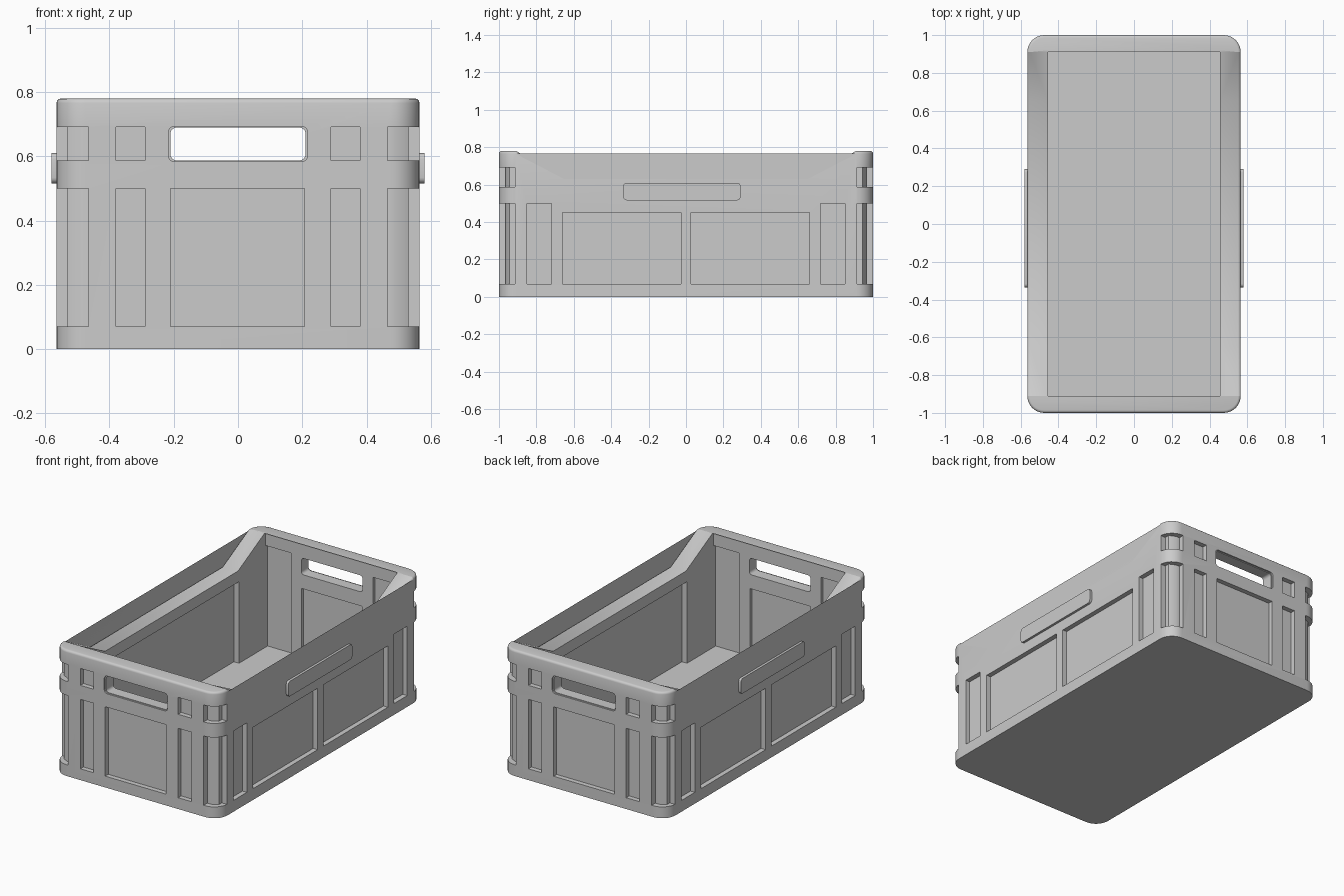
import bpy, bmesh, math

if "Cube" in bpy.data.objects:
    bpy.data.objects.remove(bpy.data.objects["Cube"])

HX, HY, H, R = 0.565, 1.0, 0.78, 0.09   # outer half sizes, height, corner radius
IX, IY, FLOOR = 0.455, 0.92, 0.07       # inner half sizes, floor height
EDGE_Z = 0.645                          # lowered side rim


def rounded_rect(hx, hy, r, n=8, cx=0, cy=0):
    pts = []
    for i, (sx, sy) in enumerate([(1, 1), (-1, 1), (-1, -1), (1, -1)]):
        for k in range(n + 1):
            a = math.pi / 2 * (i + k / n)
            pts.append((cx + sx * (hx - r) + r * math.cos(a),
                        cy + sy * (hy - r) + r * math.sin(a)))
    return pts


def prism(bm, pts, lo, hi, axis='z'):
    """Extrude a 2D outline along an axis."""
    place = {'z': lambda p, t: (p[0], p[1], t),
             'y': lambda p, t: (p[0], t, p[1]),
             'x': lambda p, t: (t, p[0], p[1])}[axis]
    a = [bm.verts.new(place(p, lo)) for p in pts]
    b = [bm.verts.new(place(p, hi)) for p in pts]
    n = len(pts)
    bm.faces.new(a)
    bm.faces.new(b[::-1])
    for i in range(n):
        bm.faces.new((a[i], a[(i + 1) % n], b[(i + 1) % n], b[i]))


def box(bm, x0, x1, y0, y1, z0, z1):
    prism(bm, [(x0, y0), (x1, y0), (x1, y1), (x0, y1)], z0, z1)


def make(name, bm):
    bmesh.ops.recalc_face_normals(bm, faces=bm.faces)
    me = bpy.data.meshes.new(name)
    bm.to_mesh(me)
    bm.free()
    ob = bpy.data.objects.new(name, me)
    bpy.context.collection.objects.link(ob)
    return ob


def cut(ob, bm):
    """Subtract a bmesh from an object and discard the cutter."""
    cutter = make("cutter", bm)
    cutter.hide_render = True
    mod = ob.modifiers.new("cut", 'BOOLEAN')
    mod.operation, mod.solver, mod.object = 'DIFFERENCE', 'EXACT', cutter
    bpy.context.view_layer.objects.active = ob
    bpy.ops.object.modifier_apply(modifier=mod.name)
    bpy.data.objects.remove(cutter)


def smooth(ob):
    bpy.ops.object.select_all(action='DESELECT')
    ob.select_set(True)
    bpy.context.view_layer.objects.active = ob
    bpy.ops.object.shade_smooth_by_angle(angle=math.radians(32))


# Crate shell: rounded block, lowered sides, hollow interior
bm = bmesh.new()
prism(bm, rounded_rect(HX, HY, R), 0, H)
crate = make("crate_body", bm)

bm = bmesh.new()
k = (0.91 - 0.65) / (H - EDGE_Z)
top = 0.65 + k * (1.0 - EDGE_Z)
prism(bm, [(-0.65, EDGE_Z), (0.65, EDGE_Z), (top, 1.0), (-top, 1.0)], -1, 1, 'x')
cut(crate, bm)

bm = bmesh.new()
box(bm, -IX, IX, -IY, IY, FLOOR, 1.2)
cut(crate, bm)

# Soften the outer rim edge
bm = bmesh.new()
bm.from_mesh(crate.data)
bm.normal_update()
rim = []
for e in bm.edges:
    if len(e.link_faces) == 2 and min(v.co.z for v in e.verts) > 0.6:
        nz = sorted(abs(f.normal.z) for f in e.link_faces)
        outer = all(abs(v.co.x) > IX + 0.01 or abs(v.co.y) > IY + 0.01 for v in e.verts)
        if nz[0] < 0.1 and nz[1] > 0.5 and outer:
            rim.append(e)
bmesh.ops.bevel(bm, geom=rim, offset=0.014, segments=3, profile=0.5, affect='EDGES')
bm.to_mesh(crate.data)
bm.free()

# Recessed panels, corner notches and inner pockets
D = 0.03
TIERS = [(FLOOR, 0.5), (0.587, 0.692)]
bm = bmesh.new()
for sy in (-1, 1):
    def end_panel(x0, x1, z0, z1):
        box(bm, x0, x1, sy * (HY - D), sy * 1.1, z0, z1)
    end_panel(-0.21, 0.207, *TIERS[0])
    box(bm, -0.21, 0.207, sy * 0.85, sy * (IY + 0.02), FLOOR, 0.5)
    for sx in (-1, 1):
        for z0, z1 in TIERS:
            end_panel(*sorted((sx * 0.29, sx * 0.38)), z0, z1)
            notch = [(0.465, 1.1), (0.465, 0.965), (0.49, 0.965), (0.53, 0.945),
                     (0.53, 0.915), (0.7, 0.915), (0.7, 1.1)]
            prism(bm, [(sx * x, sy * y) for x, y in notch], z0, z1)
        # side panels
        box(bm, sx * (HX - D), sx * 0.7, sy * 0.72, sy * 0.85, *TIERS[0])
        box(bm, sx * (HX - D), sx * 0.7, sy * 0.028, sy * 0.66, FLOOR, 0.45)
        # inner end pockets beside the handle
        box(bm, sx * 0.28, sx * IX, sy * 0.85, sy * (IY + 0.02), FLOOR, 0.7)
for sx in (-1, 1):
    box(bm, sx * 0.4, sx * (IX + 0.035), -0.66, 0.66, FLOOR, 0.575)
cut(crate, bm)

# Hand holes through both ends, with a shallow lip
zc = (0.585 + 0.692) / 2
bm = bmesh.new()
prism(bm, rounded_rect(0.21, 0.051, 0.018, 4, 0, zc), -1.2, 1.2, 'y')
cut(crate, bm)
bm = bmesh.new()
for sy in (-1, 1):
    prism(bm, rounded_rect(0.217, 0.055, 0.02, 4, 0, zc), sy * 0.99, sy * 1.2, 'y')
cut(crate, bm)
smooth(crate)

# Raised label strips on the long sides
for sx, side in ((-1, "left"), (1, "right")):
    bm = bmesh.new()
    prism(bm, rounded_rect(0.313, 0.047, 0.018, 4, -0.022, 0.563),
          sx * 0.55, sx * 0.58, 'x')
    smooth(make("side_strip_" + side, bm))
